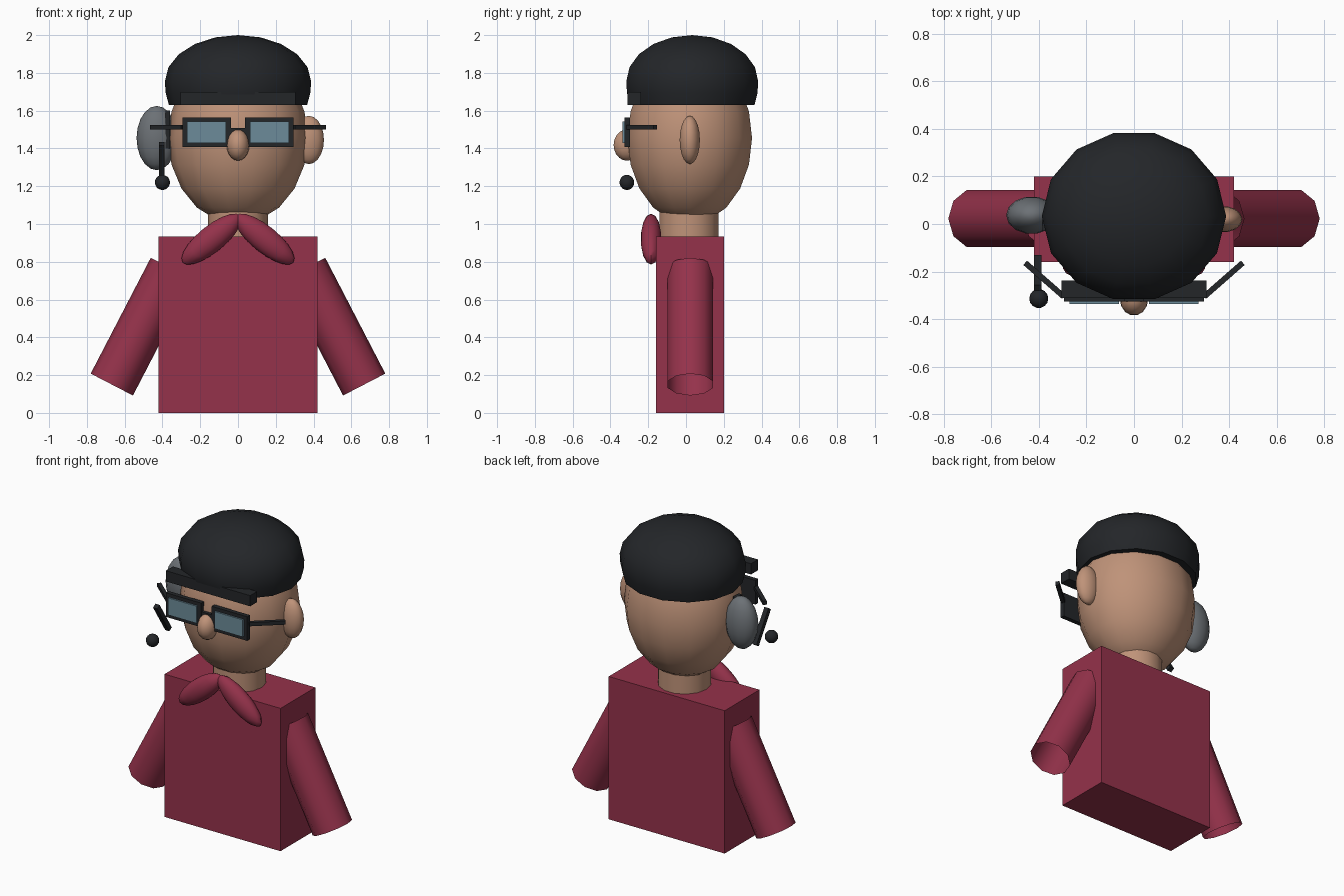
import bpy, bmesh
from math import sin, cos, pi, radians, atan2, hypot
from mathutils import Matrix, Vector

if "Cube" in bpy.data.objects:
    bpy.data.objects.remove(bpy.data.objects["Cube"])


def mat(name, rgb):
    m = bpy.data.materials.new(name)
    m.diffuse_color = (*rgb, 1)
    m.use_nodes = True
    m.node_tree.nodes["Principled BSDF"].inputs["Base Color"].default_value = m.diffuse_color
    return m


SKIN = mat("skin", (0.52, 0.29, 0.19))
CLOTH = mat("maroon", (0.30, 0.032, 0.07))
DARK = mat("dark", (0.017, 0.019, 0.022))
GREY = mat("grey", (0.15, 0.165, 0.18))
GLASS = mat("lens", (0.15, 0.26, 0.32))


def finish(name, bm, matrix, m, smooth):
    bmesh.ops.recalc_face_normals(bm, faces=bm.faces)
    me = bpy.data.meshes.new(name)
    bm.to_mesh(me)
    bm.free()
    me.materials.append(m)
    ob = bpy.data.objects.new(name, me)
    bpy.context.collection.objects.link(ob)
    ob.matrix_world = matrix
    if smooth:
        bpy.ops.object.select_all(action='DESELECT')
        ob.select_set(True)
        bpy.context.view_layer.objects.active = ob
        bpy.context.view_layer.update()
        bpy.ops.object.shade_smooth_by_angle(angle=radians(50))
    return ob


def lathe(name, profile, n, m, loc, scale=(1, 1, 1), rot=0, caps=True):
    """Revolve (radius, z) points; rot turns about the y axis."""
    bm = bmesh.new()
    rings = []
    for r, z in profile:
        k = 1 if r < 1e-5 else n
        rings.append([bm.verts.new((r * cos(2 * pi * i / n) * scale[0],
                                    r * sin(2 * pi * i / n) * scale[1],
                                    z * scale[2])) for i in range(k)])
    for a, b in zip(rings, rings[1:]):
        for i in range(n):
            j = (i + 1) % n
            q = [a[i % len(a)], a[j % len(a)], b[j % len(b)], b[i % len(b)]]
            bm.faces.new(list(dict.fromkeys(q)))
    if caps:
        for ring in (rings[0], rings[-1]):
            if len(ring) > 1:
                bm.faces.new(ring)
    return finish(name, bm, Matrix.Translation(loc) @ Matrix.Rotation(rot, 4, 'Y'), m, True)


def ball(name, loc, radii, m, n=14, rings=10, rot=0):
    prof = [(sin(pi * i / rings), -cos(pi * i / rings)) for i in range(rings + 1)]
    return lathe(name, prof, n, m, loc, radii, rot)


def box(name, lo, hi, m):
    bm = bmesh.new()
    lo, hi = Vector(lo), Vector(hi)
    bmesh.ops.create_cube(bm, size=1)
    bmesh.ops.scale(bm, vec=hi - lo, verts=bm.verts)
    return finish(name, bm, Matrix.Translation((lo + hi) / 2), m, False)


def bar(name, a, b, w, h, m):
    """Box-section rod from a to b."""
    a, b = Vector(a), Vector(b)
    bm = bmesh.new()
    bmesh.ops.create_cube(bm, size=1)
    bmesh.ops.scale(bm, vec=(w, h, (b - a).length), verts=bm.verts)
    q = (b - a).to_track_quat('Z', 'Y').to_matrix().to_4x4()
    return finish(name, bm, Matrix.Translation((a + b) / 2) @ q, m, False)


# body and neck
box("torso", (-0.42, -0.16, 0), (0.42, 0.20, 0.935), CLOTH)
lathe("neck", [(0.16, 0.88), (0.16, 1.12)], 14, SKIN, (0, 0.015, 0))

# head, nose, hair dome and front band
ball("head", (0, 0.02, 1.455), (0.37, 0.338, 0.455), SKIN)
ball("nose", (0, -0.312, 1.418), (0.06, 0.073, 0.083), SKIN)
hair = [(0.945, -0.125), (0.99, -0.06), (1, 0)]
hair += [(cos(pi * i / 10), 0.245 * sin(pi * i / 10)) for i in range(1, 5)] + [(0, 0.245)]
lathe("hair", hair, 14, DARK, (0, 0.033, 1.755), (0.387, 0.358, 1))
box("hair_band", (-0.305, -0.31, 1.63), (0.305, -0.237, 1.70), DARK)

# ear on one side, headset on the other
ball("ear", (0.375, 0.02, 1.445), (0.08, 0.055, 0.128), SKIN)
ball("headset_cup", (-0.43, 0.037, 1.455), (0.107, 0.079, 0.17), GREY)
box("headset_pad", (-0.385, -0.03, 1.40), (-0.36, 0.03, 1.60), DARK)
bar("microphone_boom", (-0.404, -0.268, 1.425), (-0.404, -0.142, 1.23), 0.03, 0.03, DARK)
ball("microphone", (-0.40, -0.313, 1.22), (0.04, 0.04, 0.04), DARK)

# glasses bridge
box("glasses_bridge", (-0.04, -0.325, 1.48), (0.04, -0.30, 1.508), DARK)

for s, side in ((1, "right"), (-1, "left")):
    # sleeve: open ten-sided tube
    top, low = (0.35, 0.763), (0.668, 0.15)
    dx, dz = low[0] - top[0], low[1] - top[1]
    lathe("sleeve_" + side, [(0.126, 0), (0.126, hypot(dx, dz))], 10, CLOTH,
          (s * top[0], 0.023, top[1]), rot=s * atan2(dx, dz), caps=False)
    # neckerchief lobe
    ball("collar_" + side, (s * 0.14, -0.185, 0.92), (0.197, 0.055, 0.07), CLOTH,
         rot=s * radians(39))
    # glasses
    x0, x1 = sorted((s * 0.038, s * 0.295))
    box("glasses_frame_" + side, (x0, -0.326, 1.407), (x1, -0.297, 1.565), DARK)
    x0, x1 = sorted((s * 0.064, s * 0.27))
    box("lens_" + side, (x0, -0.337, 1.43), (x1, -0.31, 1.542), GLASS)
    bar("glasses_temple_" + side, (s * 0.295, -0.305, 1.512),
        (s * 0.457, -0.163, 1.512), 0.024, 0.024, DARK)
